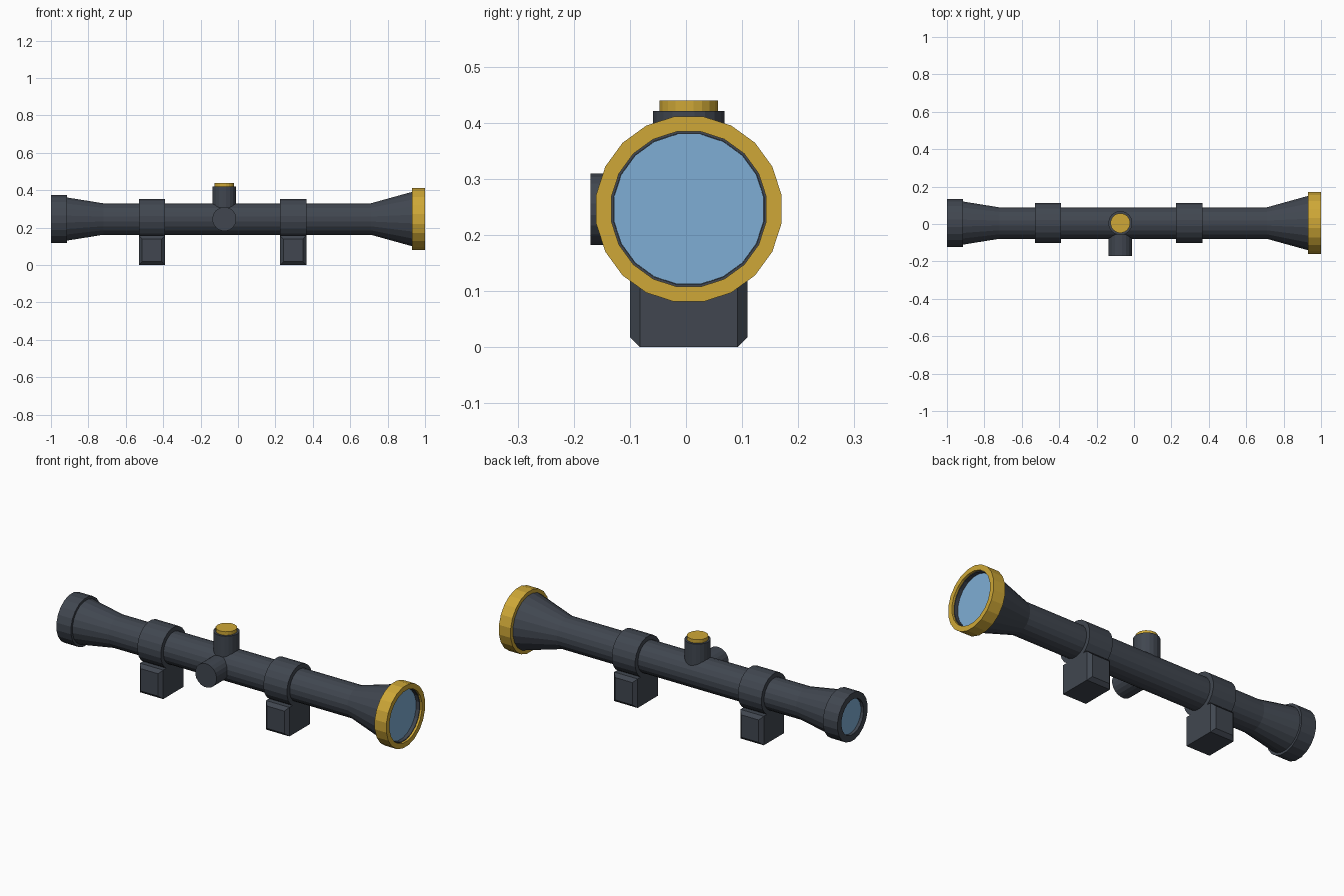
import bpy, bmesh, math
from mathutils import Vector

cube = bpy.data.objects.get("Cube")
if cube:
    bpy.data.objects.remove(cube, do_unlink=True)

SIDES = 20
AXIS = Vector((0, 0.005, 0.246))
STEP = 2 * math.pi / SIDES


def material(name, rgb):
    mat = bpy.data.materials.new(name)
    mat.use_nodes = True
    mat.diffuse_color = (*rgb, 1)
    mat.node_tree.nodes["Principled BSDF"].inputs["Base Color"].default_value = (*rgb, 1)
    return mat


dark = material("dark gunmetal", (0.052, 0.062, 0.080))
gold = material("gold", (0.62, 0.39, 0.038))
glass = material("blue glass", (0.21, 0.42, 0.66))


def finish(name, bm, mat):
    bmesh.ops.recalc_face_normals(bm, faces=bm.faces)
    mesh = bpy.data.meshes.new(name)
    bm.to_mesh(mesh)
    bm.free()
    mesh.materials.append(mat)
    obj = bpy.data.objects.new(name, mesh)
    bpy.context.collection.objects.link(obj)
    return obj


def lathe(name, profile, mat, origin=AXIS, direction=(1, 0, 0), closed=False):
    """Turn (distance, flat radius) points about a direction; open profiles get end caps."""
    turn = Vector((1, 0, 0)).rotation_difference(Vector(direction))
    bm = bmesh.new()
    rings = []
    for dist, flat in profile:
        r = flat / math.cos(STEP / 2)
        rings.append([bm.verts.new(origin + turn @ Vector(
            (dist, r * math.cos(STEP * (i + 0.5)), r * math.sin(STEP * (i + 0.5)))))
            for i in range(SIDES)])
    pairs = list(zip(rings, rings[1:]))
    if closed:
        pairs.append((rings[-1], rings[0]))
    else:
        bm.faces.new(rings[0])
        bm.faces.new(rings[-1])
    for a, b in pairs:
        for i in range(SIDES):
            j = (i + 1) % SIDES
            bm.faces.new((a[i], a[j], b[j], b[i]))
    return finish(name, bm, mat)


def mount_block(name, x):
    """Block with chamfered edges around its front and back faces."""
    bm = bmesh.new()
    bmesh.ops.create_cube(bm, size=1)
    for v in bm.verts:
        v.co = Vector((x + v.co.x * 0.14, AXIS.y + v.co.y * 0.21, 0.0785 + v.co.z * 0.157))
    edges = [e for e in bm.edges if abs(e.verts[0].co.y - e.verts[1].co.y) < 0.01]
    bmesh.ops.bevel(bm, geom=edges, offset=0.018, segments=1, affect='EDGES')
    return finish(name, bm, dark)


# Main tube with flared front bell and stepped eyepiece, recessed at both ends
lathe("scope_body", [
    (-0.975, 0.094), (-1.0, 0.094), (-1.0, 0.128), (-0.913, 0.128),
    (-0.913, 0.115), (-0.72, 0.084), (0.71, 0.084), (0.93, 0.145),
    (0.93, 0.139), (0.988, 0.139), (0.988, 0.134), (0.96, 0.134)], dark)

# Gold rim around the front lens
lathe("front_rim", [(0.93, 0.138), (0.93, 0.165), (1.0, 0.165), (1.0, 0.138)], gold, closed=True)

# Lenses
lathe("front_lens", [(0.962, 0.1335), (0.968, 0.1335)], glass)
lathe("rear_lens", [(-0.984, 0.0935), (-0.977, 0.0935)], glass)

# Clamp rings and their mounting blocks
for side, x in (("rear", -0.46), ("front", 0.295)):
    lathe(side + "_clamp_ring", [(x - 0.07, 0.1075), (x + 0.07, 0.1075)], dark)
    mount_block(side + "_mount_block", x)

# Adjustment turrets
hub = AXIS + Vector((-0.073, 0, 0))
lathe("top_turret", [(0.04, 0.0635), (0.175, 0.0635)], dark, hub, (0, 0, 1))
lathe("top_turret_cap", [(0.17, 0.052), (0.194, 0.052)], gold, hub, (0, 0, 1))
lathe("side_turret", [(0.04, 0.0635), (0.175, 0.0635)], dark, hub, (0, -1, 0))
